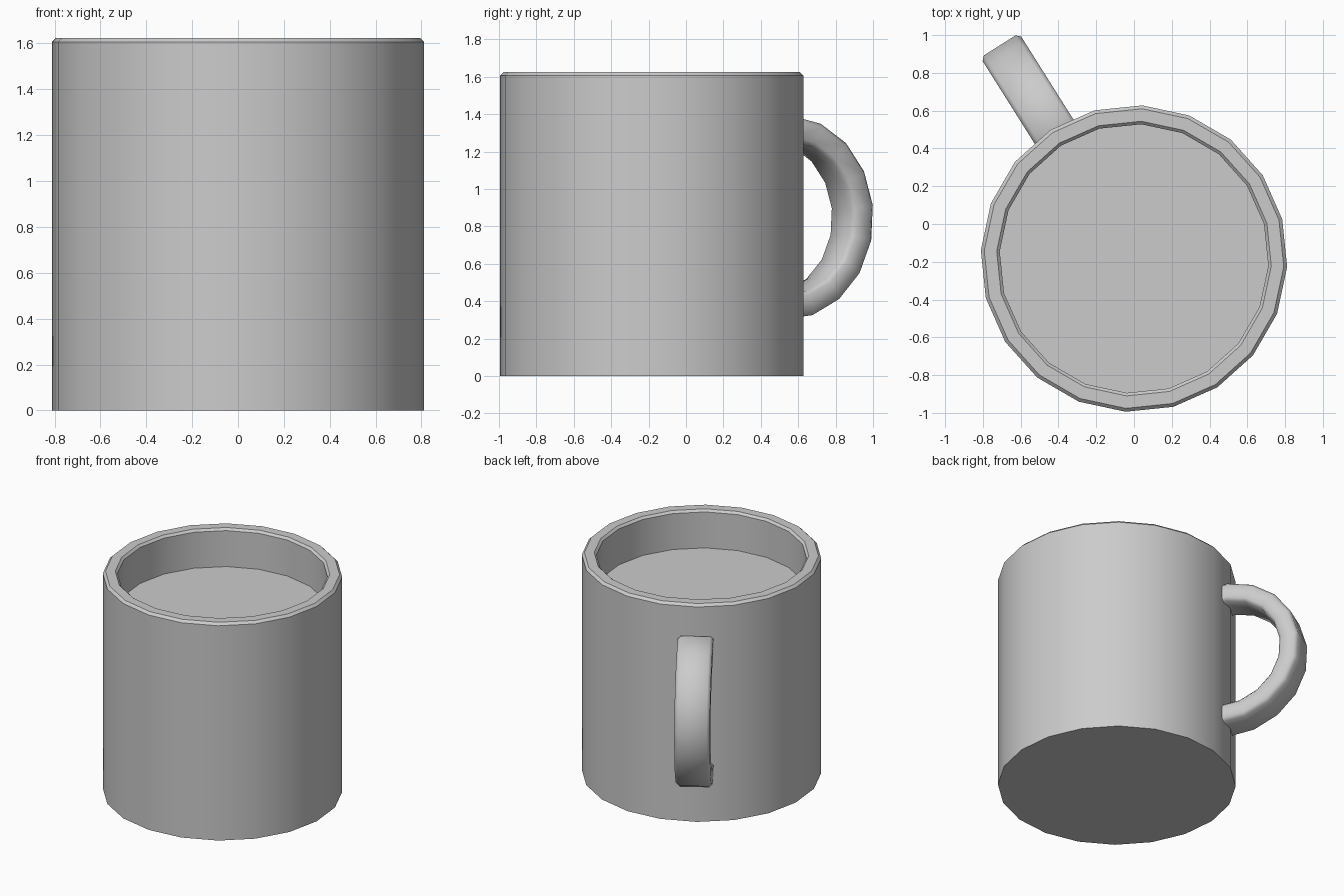
import bpy, bmesh
from math import radians, sin, cos
from mathutils import Vector

if "Cube" in bpy.data.objects:
    bpy.data.objects.remove(bpy.data.objects["Cube"])

CENTRE = Vector((0, -0.183, 0))


def finish(bm, name, smooth_angle):
    bmesh.ops.recalc_face_normals(bm, faces=bm.faces)
    mesh = bpy.data.meshes.new(name)
    bm.to_mesh(mesh)
    bm.free()
    obj = bpy.data.objects.new(name, mesh)
    bpy.context.collection.objects.link(obj)
    bpy.ops.object.select_all(action='DESELECT')
    obj.select_set(True)
    bpy.context.view_layer.objects.active = obj
    bpy.ops.object.shade_smooth_by_angle(angle=radians(smooth_angle))
    return obj


def loft(rings):
    """Skin a list of closed point rings and cap both ends."""
    bm = bmesh.new()
    rows = [[bm.verts.new(p) for p in ring] for ring in rings]
    for a, b in zip(rows, rows[1:]):
        for i in range(len(a)):
            j = (i + 1) % len(a)
            bm.faces.new((a[i], a[j], b[j], b[i]))
    bm.faces.new(rows[0])
    bm.faces.new(rows[-1])
    return bm


# Cup body: 20-sided, bevelled rim, recessed flat surface inside
profile = [(0.812, 0), (0.812, 1.607), (0.794, 1.625), (0.728, 1.625),
           (0.712, 1.609), (0.712, 1.34)]
angles = [radians(-3.1 + 18 * i) for i in range(20)]
finish(loft([[CENTRE + Vector((r * cos(a), r * sin(a), z)) for a in angles]
             for r, z in profile]), "cup_body", 30)

# Handle: chamfered rectangular section swept round half a ring
out = Vector((cos(radians(122.2)), sin(radians(122.2)), 0))
side = Vector((out.y, -out.x, 0))
R_IN, R_OUT, HALF, C = 0.41, 0.545, 0.121, 0.022
section = [(R_IN + C, -HALF), (R_OUT - C, -HALF), (R_OUT, -HALF + C), (R_OUT, HALF - C),
           (R_OUT - C, HALF), (R_IN + C, HALF), (R_IN, HALF - C), (R_IN, -HALF + C)]
rings = []
for i in range(11):
    t = radians(-93 + 20 * i)
    rings.append([CENTRE + out * max(0.75, 0.793 + r * cos(t)) + side * w
                  + Vector((0, 0, 0.847 + r * sin(t))) for r, w in section])
finish(loft(rings), "handle", 50)
